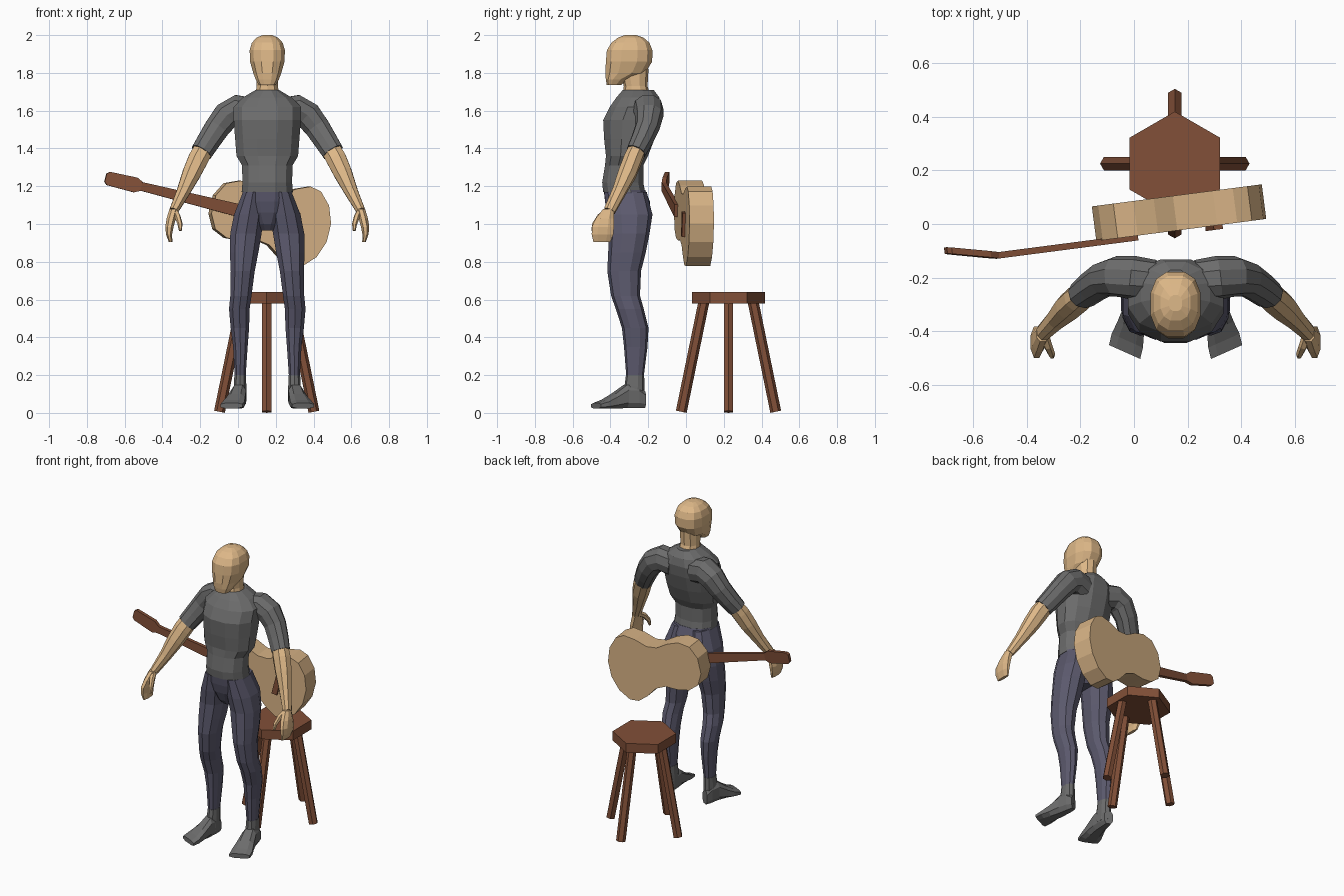
import bpy, bmesh, math
from mathutils import Vector, Matrix

if "Cube" in bpy.data.objects:
    bpy.data.objects.remove(bpy.data.objects["Cube"])

CX = 0.155  # centre line of the standing figure


def material(name, r, g, b):
    m = bpy.data.materials.new(name)
    lin = [((c / 255 + 0.055) / 1.055) ** 2.4 for c in (r, g, b)]
    m.diffuse_color = (*lin, 1)
    m.use_nodes = True
    m.node_tree.nodes["Principled BSDF"].inputs["Base Color"].default_value = m.diffuse_color
    return m


SKIN = material("skin_tan", 222, 184, 136)
SHIRT = material("charcoal_grey", 108, 108, 108)
TROUSERS = material("slate_trousers", 92, 90, 110)
PALE = material("pale_wood", 214, 178, 133)
BROWN = material("brown_wood", 130, 80, 56)


def finish(name, bm, mat):
    bmesh.ops.recalc_face_normals(bm, faces=bm.faces)
    me = bpy.data.meshes.new(name)
    bm.to_mesh(me)
    bm.free()
    me.materials.append(mat)
    ob = bpy.data.objects.new(name, me)
    bpy.context.collection.objects.link(ob)
    return ob


def loft(name, rows, mat, n=10, side=1, ref=(0, 1, 0), direction=None, power=0.9):
    """Rings (x, y, z, half width, half depth along ref) joined into a closed skin."""
    bm = bmesh.new()
    pts = [Vector(r[:3]) for r in rows]
    rings = []
    for i, row in enumerate(rows):
        t = Vector(direction) if direction else pts[min(i + 1, len(pts) - 1)] - pts[max(i - 1, 0)]
        t.normalize()
        b = Vector(ref)
        b = (b - b.dot(t) * t).normalized()
        a = b.cross(t)
        ring = []
        for k in range(n):
            ang = 2 * math.pi * (k + 0.5) / n
            c, s = math.cos(ang), math.sin(ang)
            c = math.copysign(abs(c) ** power, c)
            s = math.copysign(abs(s) ** power, s)
            p = pts[i] + a * c * row[3] * 1.02 + b * s * row[4] * 1.02
            ring.append(bm.verts.new((CX + side * p.x, p.y, p.z)))
        rings.append(ring)
    for lo, hi in zip(rings, rings[1:]):
        for k in range(n):
            bm.faces.new((lo[k], lo[(k + 1) % n], hi[(k + 1) % n], hi[k]))
    bm.faces.new(rings[0])
    bm.faces.new(rings[-1])
    return finish(name, bm, mat)


def stack(name, rows, mat, side=1, n=10, power=0.9):
    """Horizontal slices given as (z, inner x, outer x, front y, back y)."""
    rings = [((i + o) / 2, (f + b) / 2, z, (o - i) / 2, (b - f) / 2) for z, i, o, f, b in rows]
    return loft(name, rings, mat, n, side, direction=(0, 0, 1), power=power)


def centred(rows):
    return [(z, -h, h, f, b) for z, h, f, b in rows]


# Torso, pelvis, neck and head
stack("shirt_torso", centred([
    (1.17, .137, -.44, -.215), (1.22, .133, -.445, -.225), (1.31, .135, -.43, -.225),
    (1.36, .165, -.425, -.20), (1.45, .172, -.435, -.165), (1.55, .18, -.44, -.138),
    (1.62, .18, -.405, -.13), (1.67, .13, -.37, -.14), (1.71, .062, -.335, -.17)]), SHIRT, n=12)
stack("pelvis", centred([
    (.965, .04, -.36, -.24), (1.0, .07, -.39, -.20), (1.06, .115, -.415, -.185),
    (1.12, .13, -.43, -.19), (1.18, .135, -.437, -.215)]), TROUSERS, n=12)
stack("neck", centred([
    (1.67, .066, -.335, -.185), (1.73, .058, -.328, -.205), (1.82, .06, -.35, -.2)]), SKIN)
stack("head", centred([
    (1.735, .045, -.42, -.345), (1.765, .062, -.425, -.31), (1.80, .075, -.428, -.215),
    (1.86, .092, -.425, -.178), (1.92, .094, -.42, -.177), (1.96, .082, -.395, -.193),
    (1.987, .056, -.36, -.225), (2.0, .025, -.325, -.265)]), SKIN, n=12, power=.8)

for side, tag in ((-1, "left"), (1, "right")):
    # Legs and shoes
    stack(tag + "_leg", [
        (1.17, .02, .13, -.43, -.21), (1.05, .015, .178, -.42, -.18), (.95, .028, .198, -.405, -.195),
        (.85, .045, .2, -.41, -.215), (.75, .065, .195, -.415, -.24), (.62, .082, .197, -.395, -.245),
        (.55, .092, .204, -.37, -.225), (.45, .095, .195, -.338, -.2), (.35, .103, .182, -.327, -.205),
        (.19, .114, .173, -.315, -.225)], TROUSERS, side)
    stack(tag + "_ankle", [
        (.2, .112, .175, -.317, -.222), (.14, .11, .178, -.325, -.222),
        (.06, .11, .18, -.34, -.22)], SHIRT, side)
    loft(tag + "_shoe", [
        (.14, -.222, .07, .028, .045), (.145, -.26, .085, .038, .062), (.152, -.32, .087, .045, .064),
        (.167, -.385, .062, .056, .04), (.18, -.435, .046, .066, .024),
        (.19, -.477, .038, .066, .015)], SHIRT, 8, side, (0, 0, 1), (.4, -.9, 0), .7)
    # Sleeve, forearm, hand and thumb
    loft(tag + "_sleeve", [
        (.08, -.21, 1.59, .08, .075), (.16, -.20, 1.605, .08, .08), (.215, -.195, 1.575, .075, .075),
        (.265, -.205, 1.51, .068, .064), (.31, -.235, 1.44, .063, .058),
        (.348, -.265, 1.38, .059, .052)], SHIRT, 10, side)
    loft(tag + "_forearm", [
        (.335, -.255, 1.40, .053, .047), (.365, -.28, 1.345, .056, .05), (.40, -.31, 1.27, .051, .05),
        (.445, -.355, 1.17, .037, .038), (.495, -.405, 1.07, .025, .032)], SKIN, 8, side)
    loft(tag + "_hand", [
        (.495, -.41, 1.08, .024, .03), (.508, -.43, 1.03, .026, .05), (.518, -.44, .985, .023, .062),
        (.52, -.442, .945, .017, .06), (.512, -.445, .905, .01, .048)], SKIN, 8, side,
        direction=(0, 0, -1))
    loft(tag + "_thumb", [
        (.49, -.415, 1.065, .02, .018), (.475, -.455, 1.04, .017, .016),
        (.462, -.485, 1.0, .013, .013), (.46, -.495, .965, .008, .008)], SKIN, 6, side, (1, 0, 0))

# Guitar: flat outlines extruded in a tilted frame, tail towards +x
GUITAR = (Matrix.Translation((.17, -.023, 1.03)) @ Matrix.Rotation(math.radians(7.4), 4, 'Z')
          @ Matrix.Rotation(math.radians(13.8), 4, 'Y'))


def plate(name, half, y0, y1, mat, bend=0.0):
    """Outline mirrored across the guitar's long axis; bend leans it back along that axis."""
    outline = half + [(u, -v) for u, v in reversed(half)]
    bm = bmesh.new()
    rings = [[bm.verts.new(GUITAR @ Vector((u, y + bend * (half[-1][0] - u), v))) for u, v in outline]
             for y in (y0, y1)]
    bm.faces.new(rings[0])
    bm.faces.new(rings[1])
    n = len(outline)
    for k in range(n):
        bm.faces.new((rings[0][k], rings[0][(k + 1) % n], rings[1][(k + 1) % n], rings[1][k]))
    return finish(name, bm, mat)


plate("guitar_body", [
    (-.31, .05), (-.27, .125), (-.2, .156), (-.12, .15), (-.04, .127), (.03, .138), (.1, .185),
    (.17, .215), (.23, .203), (.29, .14), (.323, .05)], 0, .13, PALE)
plate("guitar_neck", [(-.71, .023), (-.17, .034)], -.018, .006, BROWN)
plate("guitar_headstock", [(-.9, .022), (-.885, .036), (-.74, .04), (-.705, .023)],
      -.018, .006, BROWN, bend=.22)
plate("guitar_bridge", [(.115, .065), (.15, .065)], -.016, .002, BROWN)

# Stool: hexagonal seat with four splayed hexagonal legs
SX, SY = .152, .225
bm = bmesh.new()
bmesh.ops.create_cone(bm, cap_ends=True, segments=6, radius1=.194, radius2=.194, depth=.062,
                      matrix=Matrix.Translation((SX, SY, .609)))
if max(v.co.x for v in bm.verts) - SX > .18:
    bmesh.ops.rotate(bm, verts=bm.verts, cent=(SX, SY, 0), matrix=Matrix.Rotation(math.pi / 6, 3, 'Z'))
finish("stool_seat", bm, BROWN)
for k, tag in enumerate(("right", "back", "left", "front")):
    d = Vector((math.cos(k * math.pi / 2), math.sin(k * math.pi / 2), 0))
    top = Vector((SX, SY, .59)) + d * .13
    foot = Vector((SX, SY, .006)) + d * .25
    axis = top - foot
    bm = bmesh.new()
    bmesh.ops.create_cone(bm, cap_ends=True, segments=6, radius1=.029, radius2=.029, depth=axis.length,
                          matrix=Matrix.Translation((top + foot) / 2)
                          @ axis.to_track_quat('Z', 'Y').to_matrix().to_4x4())
    finish("stool_leg_" + tag, bm, BROWN)
